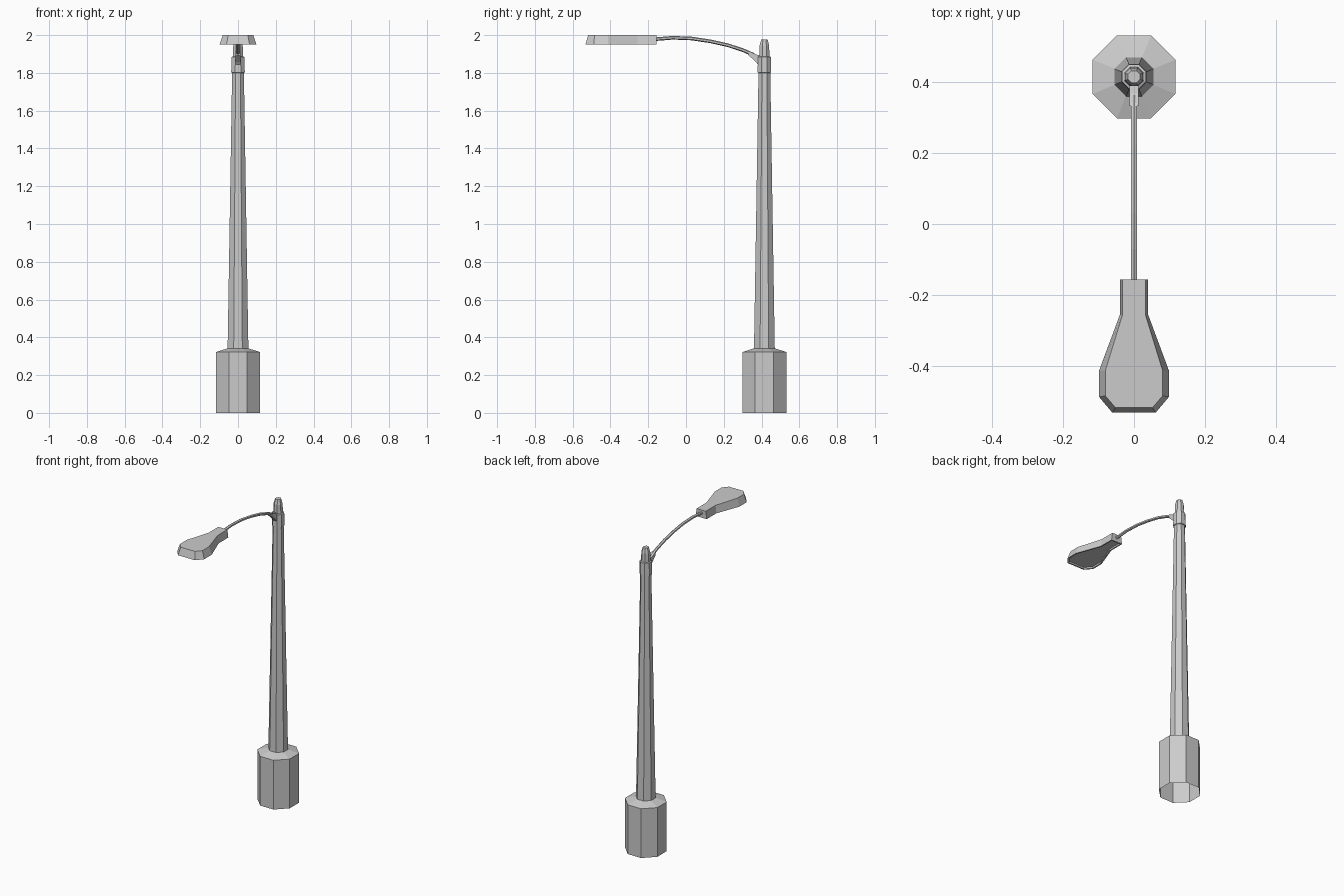
import bpy, bmesh, math
from mathutils import Vector

if "Cube" in bpy.data.objects:
    bpy.data.objects.remove(bpy.data.objects["Cube"])

POLE_Y = 0.415


def finish(name, bm, fix=True):
    if fix:
        bmesh.ops.recalc_face_normals(bm, faces=bm.faces[:])
    me = bpy.data.meshes.new(name)
    bm.to_mesh(me)
    bm.free()
    ob = bpy.data.objects.new(name, me)
    bpy.context.collection.objects.link(ob)
    return ob


def loft(name, rings, cap_start=True, cap_end=True):
    """Skin a list of equal-length point rings."""
    bm = bmesh.new()
    loops = [[bm.verts.new(p) for p in ring] for ring in rings]
    n = len(loops[0])
    for a, b in zip(loops, loops[1:]):
        for i in range(n):
            j = (i + 1) % n
            bm.faces.new((a[i], a[j], b[j], b[i]))
    if cap_start:
        bm.faces.new(loops[0][::-1])
    if cap_end:
        bm.faces.new(loops[-1])
    return finish(name, bm, cap_start or cap_end)


def octagon(apothem, z):
    r = apothem / math.cos(math.pi / 8)
    return [(r * math.cos(math.pi / 8 + i * math.pi / 4),
             POLE_Y + r * math.sin(math.pi / 8 + i * math.pi / 4), z) for i in range(8)]


def column(name, profile, **caps):
    return loft(name, [octagon(a, z) for a, z in profile], **caps)


# Octagonal base (open underneath), tapered pole, collar and finial cap
column("base", [(0.117, 0), (0.117, 0.322), (0.054, 0.342)], cap_start=False, cap_end=False)
column("pole", [(0.055, 0.34), (0.031, 1.81)], cap_start=False, cap_end=False)
column("collar", [(0.031, 1.80), (0.036, 1.803), (0.034, 1.885), (0.027, 1.888)],
       cap_start=False, cap_end=False)
column("finial", [(0.027, 1.88), (0.025, 1.945), (0.017, 1.976)], cap_start=False)

# Wedge bracket joining arm and collar
bracket = []
for y, lo, hi, w in ((0.395, 1.825, 1.892, 0.013), (0.37, 1.857, 1.897, 0.013),
                     (0.332, 1.893, 1.916, 0.012)):
    bracket.append([(-w, y, lo), (w, y, lo), (w, y, hi), (-w, y, hi)])
loft("bracket", bracket)

# Curved six-sided arm
path = [Vector((0, y, z)) for y, z in ((0.36, 1.895), (0.30, 1.921), (0.22, 1.947), (0.13, 1.967),
                                       (0.03, 1.982), (-0.07, 1.986), (-0.18, 1.977))]
rings = []
for i, p in enumerate(path):
    t = (path[min(i + 1, len(path) - 1)] - path[max(i - 1, 0)]).normalized()
    up = Vector((1, 0, 0)).cross(t)
    if up.z < 0:
        up = -up
    rings.append([p + 0.0095 * (math.cos(k * math.pi / 3) * up
                  + math.sin(k * math.pi / 3) * Vector((1, 0, 0))) for k in range(6)])
loft("arm", rings)


# Lamp head: mirrored outlines, recessed underside
def outline(half, z):
    return [(x, y, z) for x, y in half] + [(-x, y, z) for x, y in reversed(half)]


wide = [(0.04, -0.157), (0.04, -0.256), (0.098, -0.412), (0.098, -0.488), (0.061, -0.532)]
top = [(0.033, -0.157), (0.033, -0.258), (0.081, -0.414), (0.081, -0.484), (0.052, -0.518)]
inner = [(0.032, -0.165), (0.032, -0.258), (0.089, -0.414), (0.089, -0.484), (0.057, -0.523)]
loft("lamp_head", [outline(inner, 1.96), outline(inner, 1.95), outline(wide, 1.95),
                   outline(top, 2.0)])
